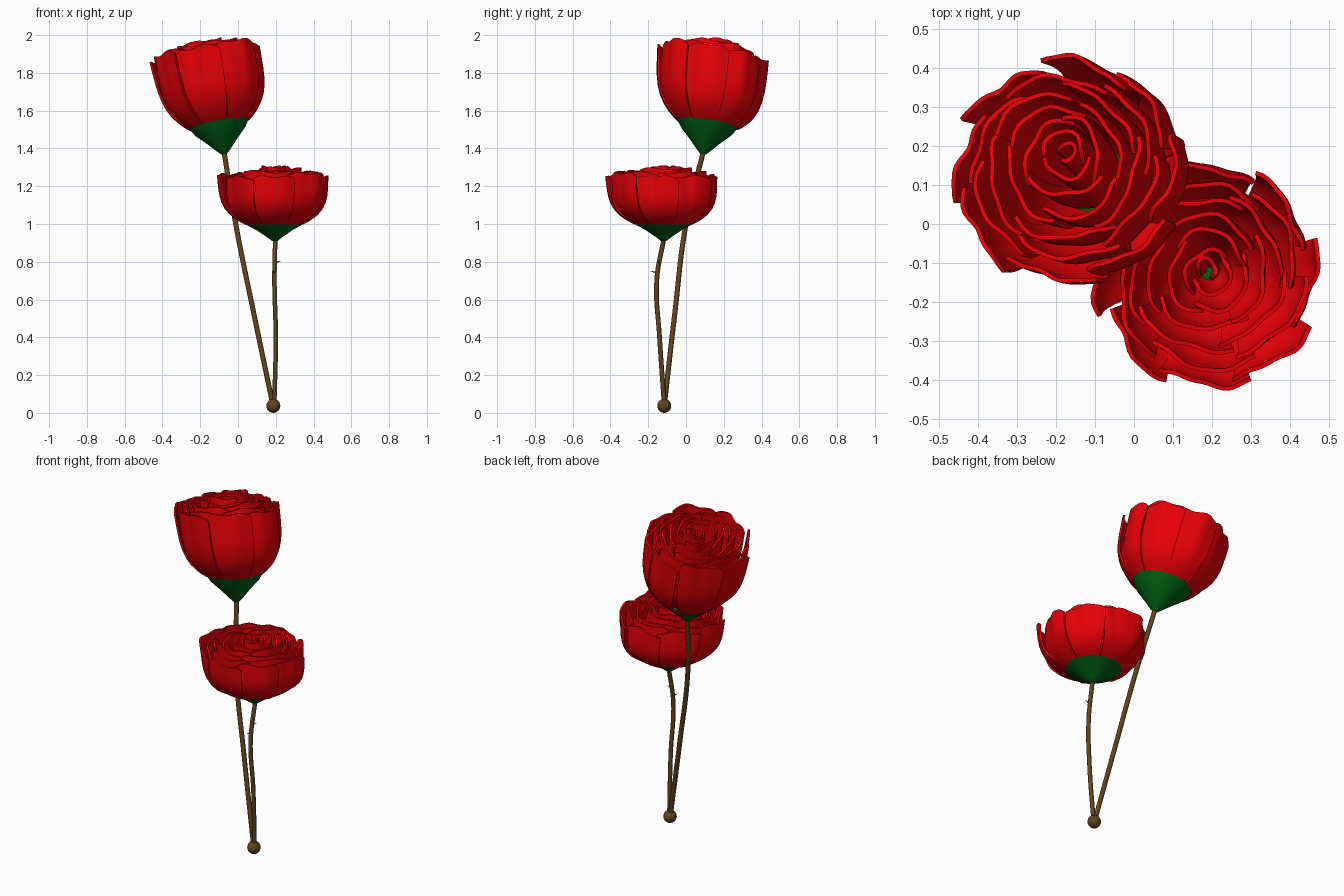
import bpy, bmesh, math, random
from mathutils import Vector

if "Cube" in bpy.data.objects:
    bpy.data.objects.remove(bpy.data.objects["Cube"])

random.seed(4)

def material(name, rgb):
    m = bpy.data.materials.new(name)
    m.diffuse_color = (*rgb, 1)
    m.use_nodes = True
    m.node_tree.nodes["Principled BSDF"].inputs["Base Color"].default_value = m.diffuse_color
    return m

RED = material("petal_red", (0.8, 0.0, 0.002))
GREEN = material("calyx_green", (0.0, 0.12, 0.006))
BROWN = material("stem_brown", (0.12, 0.055, 0.01))

def select(ob):
    bpy.ops.object.select_all(action='DESELECT')
    bpy.context.view_layer.objects.active = ob
    ob.select_set(True)

def finish(ob, mat, angle=40):
    ob.data.materials.append(mat)
    select(ob)
    bpy.ops.object.shade_smooth_by_angle(angle=math.radians(angle))

def mesh_object(name, bm):
    me = bpy.data.meshes.new(name)
    bm.to_mesh(me)
    bm.free()
    ob = bpy.data.objects.new(name, me)
    bpy.context.collection.objects.link(ob)
    return ob

def place(ob, loc, axis):
    ob.location = loc
    ob.rotation_euler = Vector((0, 0, 1)).rotation_difference(Vector(axis)).to_euler()

def stem(name, pts, radius):
    cu = bpy.data.curves.new(name, 'CURVE')
    cu.dimensions = '3D'
    cu.bevel_depth = radius
    cu.bevel_resolution = 3
    cu.use_fill_caps = True
    sp = cu.splines.new('BEZIER')
    sp.bezier_points.add(len(pts) - 1)
    for bp, p in zip(sp.bezier_points, pts):
        bp.co = p
        bp.handle_left_type = bp.handle_right_type = 'AUTO'
    ob = bpy.data.objects.new(name, cu)
    bpy.context.collection.objects.link(ob)
    select(ob)
    bpy.ops.object.convert(target='MESH')
    finish(bpy.context.object, BROWN)

def calyx(name, profile, loc, axis, n=32):
    bm = bmesh.new()
    rings = [[bm.verts.new((r * math.cos(2 * math.pi * i / n), r * math.sin(2 * math.pi * i / n), z))
              for i in range(n)] for r, z in profile]
    for a, b in zip(rings, rings[1:]):
        for i in range(n):
            j = (i + 1) % n
            bm.faces.new((a[i], a[j], b[j], b[i]))
    bm.faces.new(rings[0][::-1])
    bm.faces.new(rings[-1])
    ob = mesh_object(name, bm)
    place(ob, loc, axis)
    finish(ob, GREEN)

def petal(bm, ang, half, R, rb, h0, h1, shift, nu=14, nv=9):
    """One cupped petal: skewed so its left edge tucks under its neighbour, with a wavy rim."""
    ph, ph2 = random.uniform(0, 6.28), random.uniform(0, 6.28)
    skew = random.uniform(0.04, 0.08)
    grid = []
    for j in range(nv + 1):
        v = (j / nv) ** 1.4
        row = []
        for i in range(nu + 1):
            u = 2 * i / nu - 1
            r = rb + (R - rb) * (1 - (1 - v) ** 4.2)
            r *= 1 + skew * u * (0.3 + 0.7 * v)
            r += v * (0.008 * math.sin(3.5 * u + ph) + 0.003 * math.sin(8 * u + ph2))
            top = h1 - 0.02 * abs(u) ** 6 + 0.006 * math.sin(5 * u + ph2)
            a = ang + half * u * (0.9 + 0.1 * v)
            row.append(bm.verts.new((r * math.cos(a) + shift[0] * v, r * math.sin(a) + shift[1] * v,
                                     h0 + (top - h0) * v)))
        grid.append(row)
    for a, b in zip(grid, grid[1:]):
        for i in range(nu):
            bm.faces.new((a[i], a[i + 1], b[i + 1], b[i]))

def bloom(name, loc, axis, h0, rb_out, h_out, h_in, turn, shift):
    # rings from the heart outward: (radius, petal count, half width in degrees)
    rings = [(0.024, 1, 150), (0.057, 2, 105), (0.1, 3, 70), (0.145, 4, 53),
             (0.19, 5, 42), (0.232, 6, 35), (0.274, 8, 25)]
    bm = bmesh.new()
    for k, (R, n, half) in enumerate(rings):
        f = k / (len(rings) - 1)
        for i in range(n):
            ang = turn + k * 1.1 + 2 * math.pi * i / n + random.uniform(-0.06, 0.06)
            petal(bm, ang, math.radians(half), R * random.uniform(0.98, 1.03),
                  rb_out * R / 0.274, h0 + 0.01 * (1 - f),
                  h_in + (h_out - h_in) * f ** 1.3 + random.uniform(-0.012, 0.012),
                  (shift[0] * f, shift[1] * f))
    ob = mesh_object(name, bm)
    place(ob, loc, axis)
    mod = ob.modifiers.new("thickness", 'SOLIDIFY')
    mod.thickness = 0.011
    mod.offset = 0
    select(ob)
    bpy.ops.object.modifier_apply(modifier=mod.name)
    finish(ob, RED)

# tall flower, leaning back and to the left
tip, lean = (-0.072, 0.09, 1.37), (-0.18, 0.15, 1)
stem("tall_stem", [(0.185, -0.115, 0.04), (0.085, -0.06, 0.52), (-0.012, 0.0, 1.0), (-0.075, 0.093, 1.39)], 0.0135)
calyx("tall_calyx", [(0.014, 0), (0.035, 0.02), (0.085, 0.075), (0.135, 0.125), (0.165, 0.17), (0.15, 0.185)], tip, lean)
bloom("tall_petals", tip, lean, 0.165, 0.16, 0.55, 0.615, 0.3, (-0.012, -0.03))

# low flower, upright and flatter
tip, up = (0.195, -0.118, 0.91), (-0.01, 0, 1)
stem("low_stem", [(0.192, -0.115, 0.04), (0.2, -0.14, 0.4), (0.193, -0.155, 0.7), (0.197, -0.118, 0.92)], 0.0125)
calyx("low_calyx", [(0.014, 0), (0.04, 0.02), (0.095, 0.057), (0.155, 0.09), (0.15, 0.1)], tip, up)
bloom("low_petals", tip, up, 0.092, 0.15, 0.345, 0.393, 1.2, (-0.006, -0.015))

# knob joining the stems
bpy.ops.mesh.primitive_uv_sphere_add(segments=24, ring_count=12, radius=0.037, location=(0.187, -0.115, 0.037))
bpy.context.object.name = "base_knob"
finish(bpy.context.object, BROWN, 60)

# thorns on the low stem
for name, p, d in (("thorn_lower", (0.19, -0.172, 0.747), (-0.3, -1, 0.2)),
                   ("thorn_upper", (0.212, -0.145, 0.8), (1, 0.1, 0.3))):
    bpy.ops.mesh.primitive_cone_add(vertices=8, radius1=0.006, depth=0.032)
    ob = bpy.context.object
    ob.name = name
    place(ob, p, d)
    finish(ob, BROWN)
